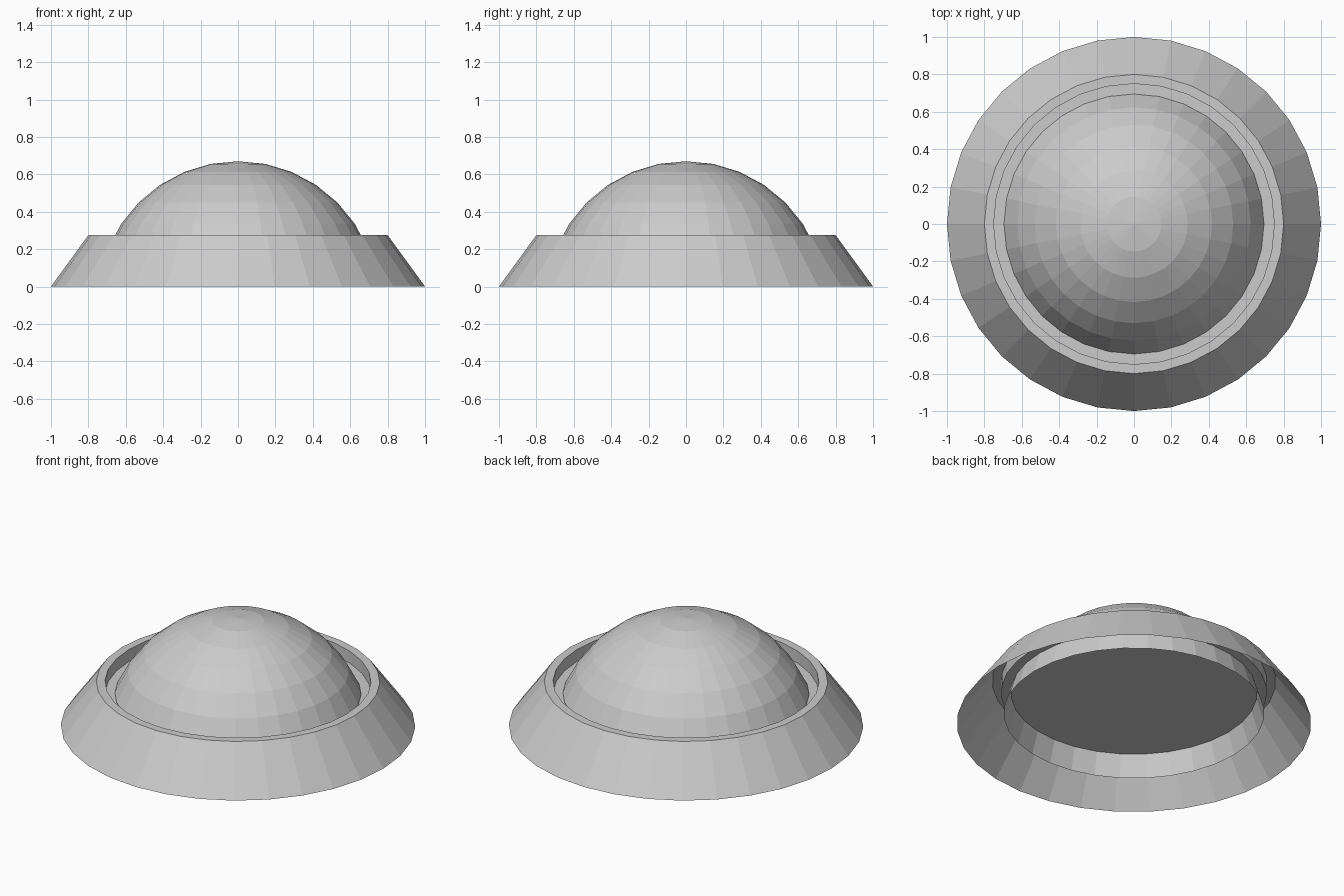
import bpy, bmesh
from math import sin, cos, pi, radians

if "Cube" in bpy.data.objects:
    bpy.data.objects.remove(bpy.data.objects["Cube"])

SIDES = 32


def lathe(name, profile):
    """Revolve (radius, z) points around z; a zero radius becomes a pole."""
    bm = bmesh.new()
    rings = []
    for r, z in profile:
        if r == 0:
            rings.append([bm.verts.new((0, 0, z))] * SIDES)
        else:
            rings.append([bm.verts.new((r * cos(2 * pi * i / SIDES),
                                        r * sin(2 * pi * i / SIDES), z))
                          for i in range(SIDES)])
    for a, b in zip(rings, rings[1:]):
        for i in range(SIDES):
            j = (i + 1) % SIDES
            quad = [a[i], a[j], b[j], b[i]]
            bm.faces.new(list(dict.fromkeys(quad)))
    mesh = bpy.data.meshes.new(name)
    bm.to_mesh(mesh)
    bm.free()
    obj = bpy.data.objects.new(name, mesh)
    bpy.context.collection.objects.link(obj)
    return obj


# Sloped skirt with flat rim, short inner wall and recessed floor disc
lathe("base_skirt", [(1.0, 0), (0.8, 0.275), (0.75, 0.275),
                     (0.75, 0.2), (0, 0.2)])

# Dome: open spherical cap passing through the recessed floor
R, CENTRE_Z = 0.75, -0.08
lathe("dome", [(R * sin(radians(11.25 * k)) if k else 0,
                CENTRE_Z + R * cos(radians(11.25 * k)))
               for k in range(7, -1, -1)])
